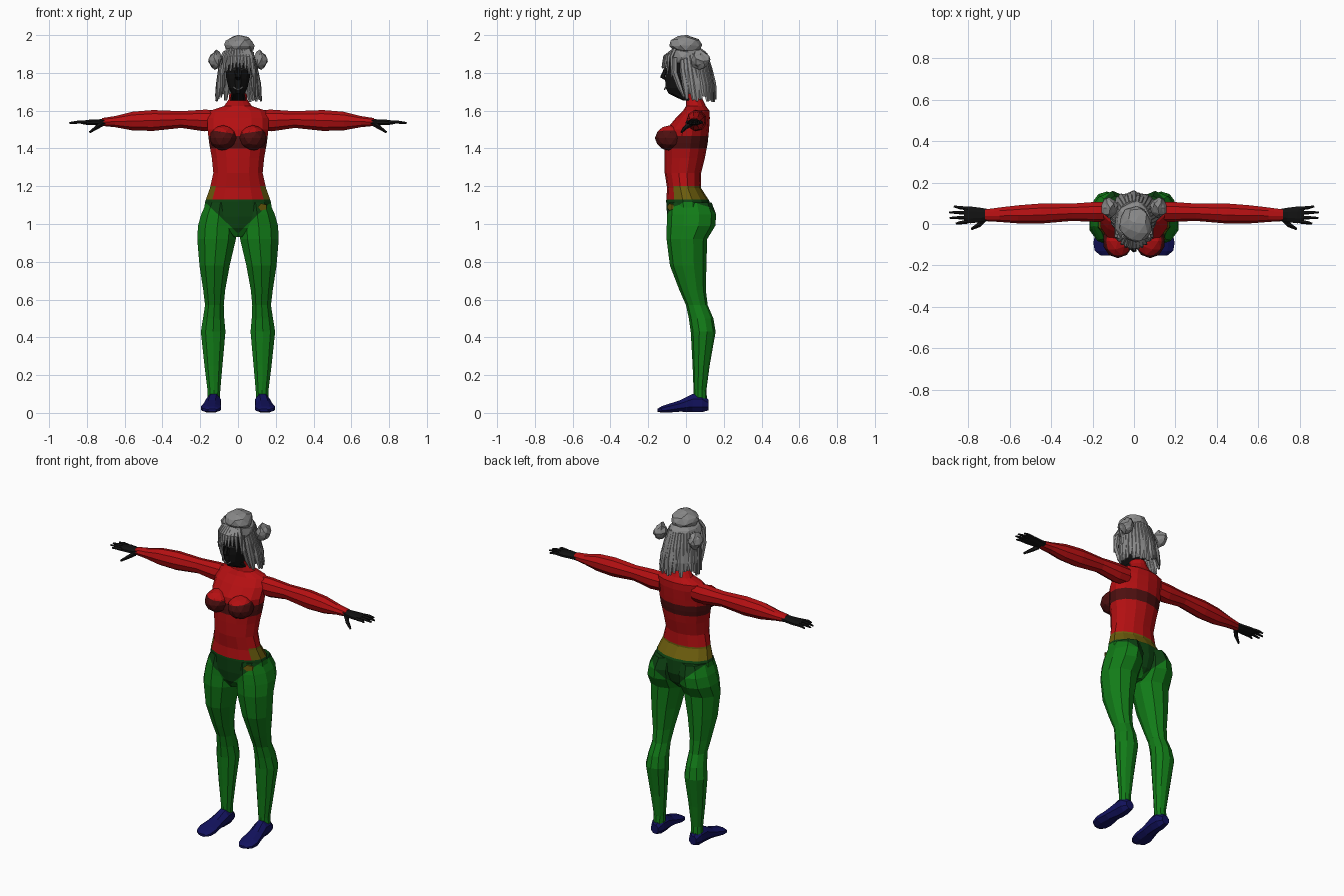
import bpy, bmesh, math, random
from mathutils import Vector, Matrix

random.seed(4)
if "Cube" in bpy.data.objects:
    bpy.data.objects.remove(bpy.data.objects["Cube"])


def material(name, rgb):
    m = bpy.data.materials.new(name)
    m.use_nodes = True
    m.diffuse_color = (*rgb, 1)
    m.node_tree.nodes["Principled BSDF"].inputs["Base Color"].default_value = (*rgb, 1)
    return m


RED = material("red", (0.46, 0.005, 0.006))
MAROON = material("maroon", (0.075, 0.005, 0.005))
GREEN = material("green", (0.006, 0.2, 0.009))
DARK_GREEN = material("dark green", (0.004, 0.055, 0.006))
OLIVE = material("olive", (0.15, 0.11, 0.004))
NAVY = material("navy", (0.006, 0.006, 0.11))
GREY = material("grey", (0.25, 0.25, 0.25))
BLACK = material("black", (0.006, 0.006, 0.006))
BODY = [RED, MAROON, GREEN, DARK_GREEN, OLIVE]
X, Y, Z = Vector((1, 0, 0)), Vector((0, 1, 0)), Vector((0, 0, 1))


def ring(c, u, v, n):
    """Ellipse of n points about c with half axes u and v."""
    return [Vector(c) + u * math.cos(math.tau * (i + .5) / n) + v * math.sin(math.tau * (i + .5) / n)
            for i in range(n)]


def skin(bm, rings):
    """Join rings into a closed, capped skin."""
    loops = [[bm.verts.new(p) for p in r] for r in rings]
    n = len(loops[0])
    for a, b in zip(loops, loops[1:]):
        for i in range(n):
            bm.faces.new((a[i], a[(i + 1) % n], b[(i + 1) % n], b[i]))
    bm.faces.new(loops[0])
    bm.faces.new(loops[-1])


def tube(bm, pts, sizes, side, n=6):
    """Tapered limb along pts; sizes are half widths along side and across it."""
    pts = [Vector(p) for p in pts]
    rings = []
    for i, (p, (w, t)) in enumerate(zip(pts, sizes)):
        d = (pts[min(i + 1, len(pts) - 1)] - pts[max(i - 1, 0)]).normalized()
        u = (side - d * side.dot(d)).normalized()
        rings.append(ring(p, u * w, d.cross(u) * t, n))
    skin(bm, rings)


def ball(bm, c, r, detail=2, jitter=0.0):
    """Faceted ellipsoid."""
    m = Matrix.Translation(c) @ Matrix.Diagonal((*r, 1))
    out = bmesh.ops.create_icosphere(bm, subdivisions=detail, radius=1, matrix=m)
    for v in out["verts"]:
        v.co += Vector([random.uniform(-jitter, jitter) for _ in range(3)])


def finish(bm, name, mats, cuts=(), rule=None, mirror=False):
    """Cut colour borders, colour faces and create the object or mirrored pair."""
    for co, no in cuts:
        bmesh.ops.bisect_plane(bm, geom=bm.verts[:] + bm.edges[:] + bm.faces[:],
                               plane_co=co, plane_no=no)
    bmesh.ops.recalc_face_normals(bm, faces=bm.faces[:])
    for f in bm.faces:
        f.material_index = rule(f.calc_center_median()) if rule else 0
    for label in (("left_", "right_") if mirror else ("",)):
        if label == "right_":
            bmesh.ops.scale(bm, vec=(-1, 1, 1), verts=bm.verts[:])
            bmesh.ops.reverse_faces(bm, faces=bm.faces[:])
        mesh = bpy.data.meshes.new(label + name)
        bm.to_mesh(mesh)
        for m in mats:
            mesh.materials.append(m)
        bpy.context.collection.objects.link(bpy.data.objects.new(label + name, mesh))
    bm.free()


# Colour borders shared by torso and legs
def body_rule(c):
    x, y, z = abs(c.x), c.y, c.z
    if z < 1.13:
        return 3 if z > 0.95 + x * 0.95 else 2
    if z < 1.2:
        return 0 if y < 0 and x < 0.1 else 4
    return 1 if 1.4 < z < 1.465 else 0


levels = [((0, 0, z), Z) for z in (1.13, 1.2, 1.4, 1.465)]
brief_cuts = [((0, 0, 0.95), (s * 0.95, 0, -1)) for s in (-1, 1)]

# Torso: height, half width, front y, back y
profile = [(.93, .03, -.06, .06), (.98, .13, -.09, .11), (1.04, .19, -.1, .13), (1.12, .178, -.105, .125),
           (1.19, .152, -.1, .08), (1.27, .134, -.113, .08), (1.35, .142, -.115, .1),
           (1.43, .157, -.115, .115), (1.5, .165, -.105, .122), (1.56, .165, -.055, .126),
           (1.6, .15, -.015, .124), (1.625, .075, 0, .105), (1.66, .05, 0, .088), (1.69, .047, -.015, .08)]
bm = bmesh.new()
skin(bm, [ring((0, (f + b) / 2, z), X * w, Y * (b - f) / 2, 14) for z, w, f, b in profile])
finish(bm, "torso", BODY, levels + brief_cuts, body_rule)

# Bust
bm = bmesh.new()
ball(bm, (.078, -.083, 1.455), (.074, .082, .068))
finish(bm, "bust", BODY, [((0, 0, 1.475), (-.15, 0, 1))],
       lambda c: 1 if c.z < 1.475 + .15 * abs(c.x) else 0, True)

# Legs: height, inner x, outer x, front y, back y
profile = [(.06, .095, .165, .04, .112), (.12, .092, .163, .04, .108), (.25, .08, .18, .035, .125),
           (.43, .063, .2, .025, .157), (.5, .07, .188, .015, .145), (.57, .073, .177, 0, .115),
           (.65, .065, .187, -.035, .105), (.78, .04, .208, -.085, .108), (.92, .006, .221, -.103, .112),
           (.99, .002, .217, -.102, .155), (1.05, .004, .2, -.1, .16), (1.115, .015, .17, -.09, .135)]
bm = bmesh.new()
skin(bm, [ring(((a + b) / 2, (f + k) / 2, z), X * (b - a) / 2, Y * (k - f) / 2, 10)
          for z, a, b, f, k in profile])
finish(bm, "leg", BODY, brief_cuts[1:], body_rule, True)

# Hip patch
bm = bmesh.new()
skin(bm, [ring((.13, -.086 + d, 1.09), X * .026 + Y * .014, Z * .02, 5) for d in (0, .008)])
finish(bm, "hip_patch", [OLIVE])

# Feet: y, centre x, half width, bottom, top
profile = [(.12, .13, .026, .012, .07), (.085, .13, .042, 0, .105), (.035, .13, .043, 0, .105),
           (-.03, .138, .048, .004, .07), (-.09, .143, .058, 0, .05), (-.13, .143, .05, 0, .036),
           (-.152, .137, .026, .006, .022)]
bm = bmesh.new()
skin(bm, [ring((x, y, (a + b) / 2), X * w, Z * (b - a) / 2, 8) for y, x, w, a, b in profile])
finish(bm, "foot", [NAVY], mirror=True)

# Arms: x, centre y, centre z, half depth, half height
profile = [(.11, .06, 1.55, .05, .055), (.18, .06, 1.548, .05, .058), (.3, .058, 1.553, .043, .045),
           (.45, .052, 1.548, .05, .056), (.56, .048, 1.545, .045, .05), (.65, .046, 1.542, .036, .03),
           (.72, .043, 1.54, .029, .021)]
bm = bmesh.new()
skin(bm, [ring((x, y, z), Y * d, Z * h, 9) for x, y, z, d, h in profile])
finish(bm, "arm", [RED], mirror=True)

# Hands with palm, four fingers and thumb
bm = bmesh.new()
tube(bm, [(.70, .044, 1.54), (.74, .044, 1.538), (.79, .044, 1.538), (.82, .044, 1.537)],
     [(.03, .021), (.037, .017), (.044, .015), (.04, .011)], Y, 8)
for y0, y1, tip in ((.012, .002, .86), (.033, .03, .89), (.054, .057, .893), (.075, .085, .87)):
    tube(bm, [(.8, y0, 1.538), (.84, (y0 + y1) / 2, 1.54), (tip, y1, 1.535)],
         [(.01, .01), (.009, .009), (.005, .005)], Y, 5)
tube(bm, [(.72, .025, 1.53), (.75, -.005, 1.51), (.785, -.024, 1.486)],
     [(.014, .014), (.012, .011), (.006, .006)], Y, 5)
finish(bm, "hand", [BLACK], mirror=True)

# Head: height, half width, front y, back y
profile = [(1.655, .043, -.02, .07), (1.69, .036, -.095, .07), (1.72, .052, -.11, .08),
           (1.77, .064, -.115, .1), (1.82, .069, -.108, .1), (1.88, .068, -.1, .1), (1.92, .05, -.06, .08)]
bm = bmesh.new()
skin(bm, [ring((0, (f + b) / 2, z), X * w, Y * (b - f) / 2, 12) for z, w, f, b in profile])
tube(bm, [(0, -.105, 1.825), (0, -.125, 1.778), (0, -.1, 1.762)], [(.007, .01), (.016, .013), (.012, .006)], X, 5)
finish(bm, "head", [BLACK])

# Mouth and eye lines
bm = bmesh.new()
for s in (-1, 1):
    tube(bm, [(0, -.113, 1.713), (s * .012, -.112, 1.716), (s * .026, -.106, 1.727)], [(.004, .004)] * 3, Z, 4)
    tube(bm, [(s * .014, -.113, 1.815), (s * .03, -.109, 1.822), (s * .046, -.1, 1.818)], [(.003, .004)] * 3, Z, 4)
finish(bm, "face_lines", [GREY])

# Hair: cap, top bun and side buns
bm = bmesh.new()
ball(bm, (0, .01, 1.885), (.092, .108, .06), 2, .005)
ball(bm, (.008, 0, 1.945), (.08, .09, .052), 2, .006)
finish(bm, "hair_cap", [GREY])
bm = bmesh.new()
ball(bm, (.118, .075, 1.868), (.037, .05, .05), 2, .007)
finish(bm, "hair_bun", [GREY], mirror=True)

# Hanging locks round the sides and back
bm = bmesh.new()
for i in range(23):
    a = math.radians(62 + 236 * i / 22)
    s, c = math.sin(a), math.cos(a)
    end = random.uniform(1.645, 1.69)
    out = random.uniform(.95, 1.06)
    side = Vector((c, s, 0))
    tube(bm, [(.07 * s, .02 - .08 * c, 1.9), (.092 * s, .032 - .095 * c, 1.82),
              (.104 * s * out, .044 - .098 * c * out, 1.74), (.116 * s * out, .052 - .1 * c * out, end)],
         [(.018, .014), (.023, .014), (.022, .013), (.009, .005)], side, 5)
finish(bm, "hair_locks", [GREY])

# Fringe and face-framing strands
bm = bmesh.new()
for i in range(9):
    t = i / 4 - 1
    low = 1.835 - .06 * t * t + random.uniform(-.012, .012)
    tube(bm, [(.05 * t, -.06, 1.925), (.068 * t, -.112 + .035 * t * t, 1.885),
              (.08 * t, -.126 + .05 * t * t, low)],
         [(.013, .01), (.014, .01), (.005, .004)], X, 5)
finish(bm, "fringe", [GREY])
bm = bmesh.new()
tube(bm, [(.068, -.06, 1.88), (.082, -.06, 1.8), (.083, -.035, 1.73), (.09, -.01, 1.67)],
     [(.015, .014), (.016, .013), (.014, .012), (.005, .004)], Y, 5)
finish(bm, "face_strand", [GREY], mirror=True)
